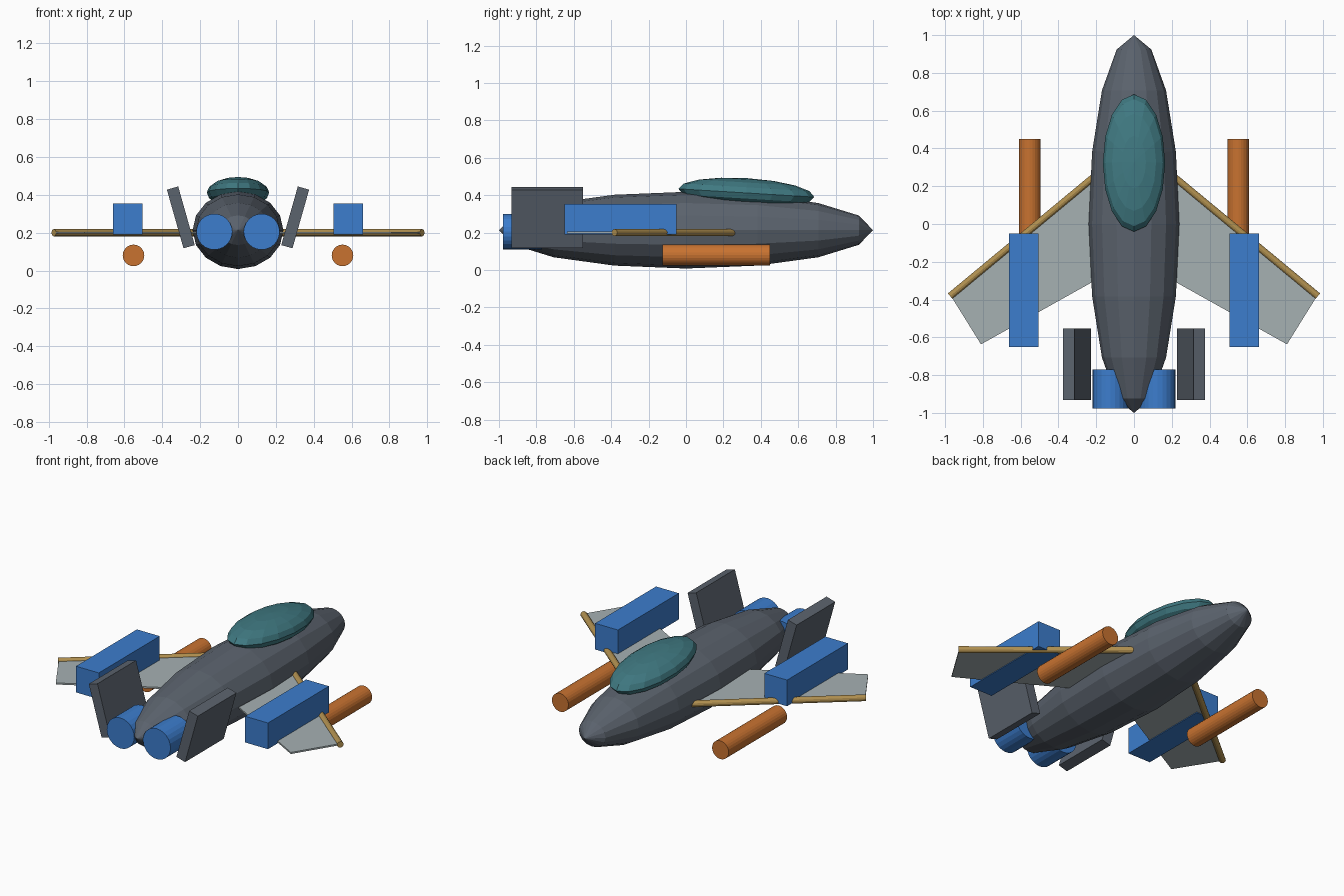
import bpy, bmesh, math
from mathutils import Vector

cube = bpy.data.objects.get("Cube")
if cube:
    bpy.data.objects.remove(cube, do_unlink=True)


def material(name, rgb):
    m = bpy.data.materials.new(name)
    m.use_nodes = True
    m.diffuse_color = (*rgb, 1)
    m.node_tree.nodes["Principled BSDF"].inputs["Base Color"].default_value = (*rgb, 1)
    return m


grey = material("hull grey", (0.105, 0.125, 0.155))
teal = material("canopy teal", (0.05, 0.19, 0.22))
blue = material("engine blue", (0.045, 0.205, 0.61))
orange = material("pod orange", (0.58, 0.17, 0.03))
brass = material("spar brass", (0.44, 0.28, 0.08))
pale = material("wing pale grey", (0.38, 0.44, 0.45))


def finish(name, mat):
    ob = bpy.context.object
    ob.name = name
    ob.data.materials.append(mat)
    return ob


def ellipsoid(name, mat, loc, radii, rot):
    bpy.ops.mesh.primitive_uv_sphere_add(segments=16, ring_count=8, radius=1, location=loc, rotation=rot)
    ob = finish(name, mat)
    ob.scale = radii
    return ob


def box(name, mat, loc, size, tilt=0):
    bpy.ops.mesh.primitive_cube_add(size=1, location=loc, rotation=(0, tilt, 0))
    ob = finish(name, mat)
    ob.scale = size
    return ob


def rod(name, mat, start, end, radius, sides=24):
    a, b = Vector(start), Vector(end)
    bpy.ops.mesh.primitive_cylinder_add(vertices=sides, radius=radius, depth=(b - a).length,
                                        location=(a + b) / 2,
                                        rotation=(b - a).to_track_quat('Z', 'Y').to_euler())
    return finish(name, mat)


def plate(name, mat, outline, z, thickness):
    bm = bmesh.new()
    face = bm.faces.new([bm.verts.new((x, y, z - thickness / 2)) for x, y in outline])
    top = bmesh.ops.extrude_face_region(bm, geom=[face])["geom"]
    bmesh.ops.translate(bm, vec=(0, 0, thickness), verts=[v for v in top if isinstance(v, bmesh.types.BMVert)])
    bmesh.ops.recalc_face_normals(bm, faces=bm.faces)
    mesh = bpy.data.meshes.new(name)
    bm.to_mesh(mesh)
    bm.free()
    ob = bpy.data.objects.new(name, mesh)
    bpy.context.collection.objects.link(ob)
    mesh.materials.append(mat)
    return ob


# Hull and cockpit
ellipsoid("fuselage", grey, (0, 0, 0.213), (0.24, 0.205, 1), (math.pi / 2, 0, 0))
ellipsoid("canopy", teal, (0, 0.323, 0.412), (0.165, 0.364, 0.079), (math.radians(-3.5), 0, 0))

# Mirrored parts
for side, s in (("left", 1), ("right", -1)):
    plate(side + "_wing", pale, [(s * 0.1, 0.335), (s * 0.97, -0.38), (s * 0.81, -0.637), (s * 0.1, -0.24)], 0.2, 0.01)
    rod(side + "_wing_spar", brass, (s * 0.12, 0.325, 0.2), (s * 0.973, -0.382, 0.2), 0.019, 12)
    box(side + "_wing_box", blue, (s * 0.583, -0.35, 0.272), (0.157, 0.6, 0.163))
    rod(side + "_pod", orange, (s * 0.552, -0.125, 0.08), (s * 0.552, 0.45, 0.08), 0.057)
    rod(side + "_engine", blue, (s * 0.125, -0.978, 0.205), (s * 0.125, -0.77, 0.205), 0.095)
    box(side + "_tail_fin", grey, (s * 0.302, -0.742, 0.281), (0.062, 0.38, 0.322), s * math.radians(15.8))
